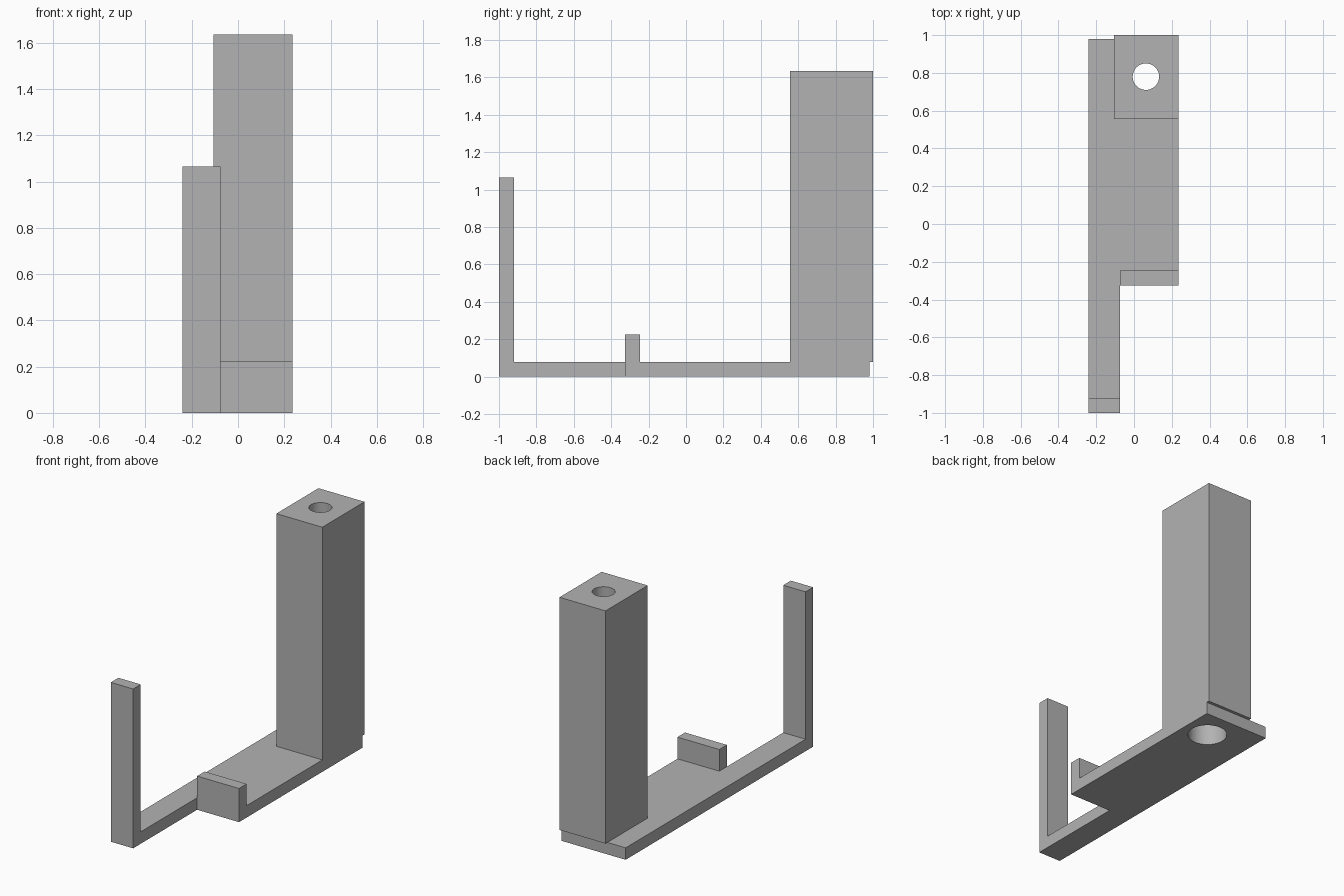
import bpy, bmesh, math

default = bpy.data.objects.get("Cube")
if default:
    bpy.data.objects.remove(default, do_unlink=True)

grey = bpy.data.materials.new("plain grey")
grey.use_nodes = True
colour = (0.45, 0.45, 0.45, 1)
grey.diffuse_color = colour
grey.node_tree.nodes["Principled BSDF"].inputs["Base Color"].default_value = colour


def prism(name, outline, z0, z1):
    """Extrude a flat outline upward from z0 to z1."""
    bm = bmesh.new()
    face = bm.faces.new([bm.verts.new((x, y, z0)) for x, y in outline])
    top = bmesh.ops.extrude_face_region(bm, geom=[face])["geom"]
    for v in top:
        if isinstance(v, bmesh.types.BMVert):
            v.co.z = z1
    bmesh.ops.recalc_face_normals(bm, faces=bm.faces)
    mesh = bpy.data.meshes.new(name)
    bm.to_mesh(mesh)
    bm.free()
    mesh.materials.append(grey)
    obj = bpy.data.objects.new(name, mesh)
    bpy.context.collection.objects.link(obj)
    return obj


def box(name, x0, x1, y0, y1, z0, z1):
    return prism(name, [(x0, y0), (x1, y0), (x1, y1), (x0, y1)], z0, z1)


def round_cutter(name, radius, z0, z1):
    ring = [math.tau * i / 48 for i in range(48)]
    obj = prism(name, [(HOLE_X + radius * math.cos(a), HOLE_Y + radius * math.sin(a))
                       for a in ring], z0, z1)
    obj.hide_render = True
    return obj


def combine(target, other, operation):
    """Apply a boolean to the target."""
    mod = target.modifiers.new(operation.lower(), "BOOLEAN")
    mod.object, mod.operation, mod.solver = other, operation, "EXACT"
    bpy.context.view_layer.objects.active = target
    bpy.ops.object.modifier_apply(modifier=mod.name)


LEFT, RIGHT, ARM = 0.235, -0.24, -0.075
PLATE_TOP, TOWER_TOP = 0.08, 1.635
LIP_FRONT, BACK = -0.325, 0.98
HOLE_X, HOLE_Y = 0.063, 0.78

# Base plate with the narrow arm reaching forward
base = prism("base_bracket", [(RIGHT, -1), (ARM, -1), (ARM, LIP_FRONT),
                              (LEFT, LIP_FRONT), (LEFT, BACK), (RIGHT, BACK)], 0, PLATE_TOP)

# Front post and low lip, merged into the base
for part in (box("front_post", RIGHT, ARM, -1, -0.92, 0, 1.065),
             box("low_lip", ARM, LEFT, LIP_FRONT, -0.245, 0, 0.225)):
    combine(base, part, "UNION")
    bpy.data.objects.remove(part, do_unlink=True)

bm = bmesh.new()
bm.from_mesh(base.data)
bmesh.ops.dissolve_limit(bm, angle_limit=0.01, verts=bm.verts, edges=bm.edges)
bm.to_mesh(base.data)
bm.free()

# Tall tower, overhanging the plate slightly at the back
tower = box("tower", -0.105, LEFT, 0.555, 1, PLATE_TOP, TOWER_TOP)

# Wide bore from below, narrower hole out of the top
bore = round_cutter("bore_cutter", 0.12, -0.1, 1.4)
hole = round_cutter("hole_cutter", 0.07, 1.2, 1.8)
combine(base, bore, "DIFFERENCE")
combine(tower, bore, "DIFFERENCE")
combine(tower, hole, "DIFFERENCE")
for cutter in (bore, hole):
    bpy.data.objects.remove(cutter, do_unlink=True)

# Smooth bore walls, crisp box edges
bpy.ops.object.select_all(action="DESELECT")
for obj in (base, tower):
    obj.select_set(True)
bpy.context.view_layer.objects.active = base
bpy.ops.object.shade_smooth_by_angle(angle=math.radians(30))
